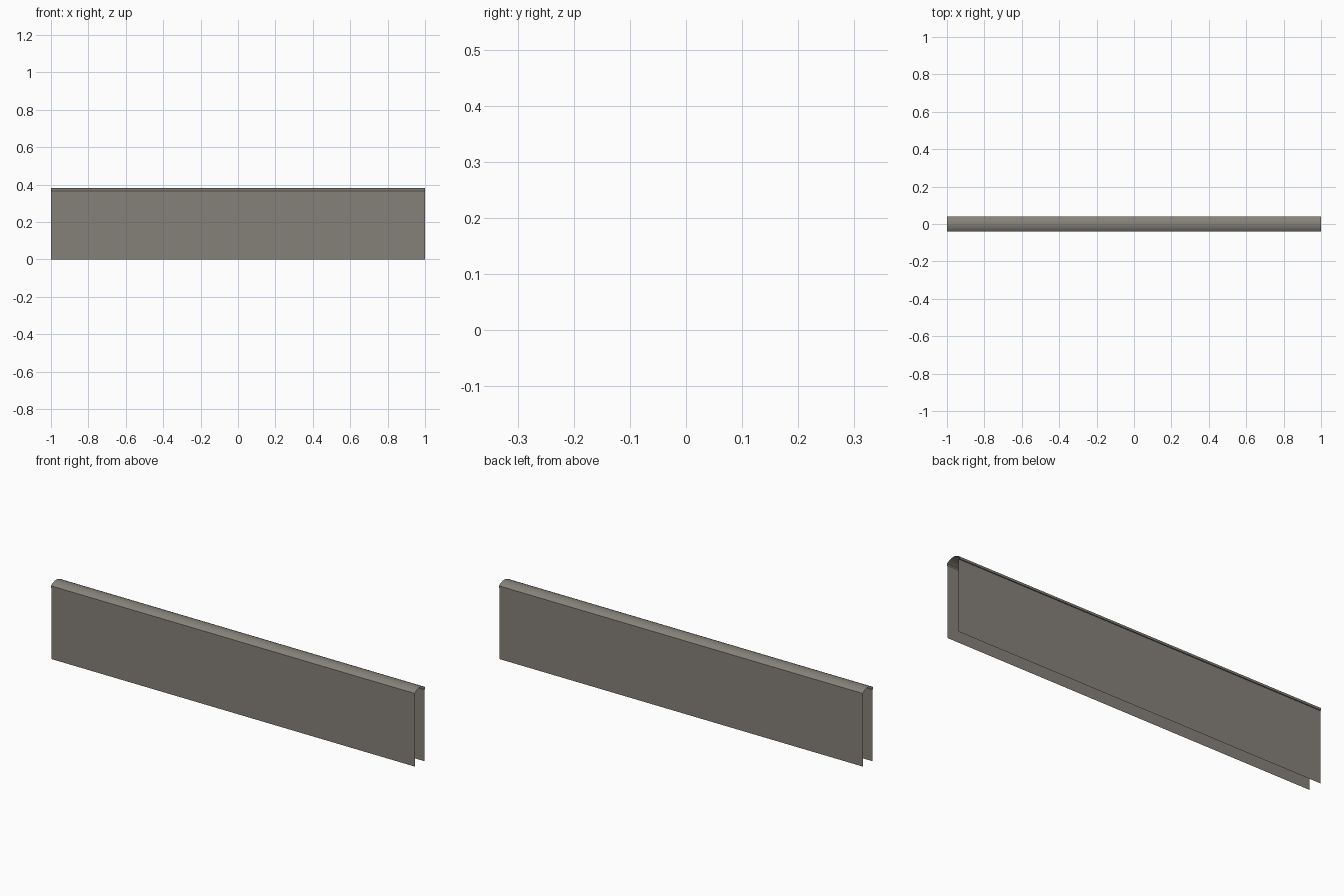
import bpy
import math

if "Cube" in bpy.data.objects:
    bpy.data.objects.remove(bpy.data.objects["Cube"])


def material(name, rgb):
    m = bpy.data.materials.new(name)
    m.diffuse_color = (*rgb, 1.0)
    m.use_nodes = True
    m.node_tree.nodes["Principled BSDF"].inputs["Base Color"].default_value = m.diffuse_color
    return m


stone = material("warm grey", (0.235, 0.222, 0.195))

LENGTH = 2.0
WALL_Y, CAP_Y = 0.036, 0.041
WALL_TOP, LIP_TOP, CREST = 0.355, 0.366, 0.381


def sheet(name, profile):
    """Sweep an open (y, z) profile along x as a thin shell with open ends."""
    n = len(profile)
    verts = [(x, y, z) for x in (-LENGTH / 2, LENGTH / 2) for y, z in profile]
    faces = [(i, n + i, n + i + 1, i + 1) for i in range(n - 1)]
    mesh = bpy.data.meshes.new(name)
    mesh.from_pydata(verts, [], faces)
    mesh.materials.append(stone)
    obj = bpy.data.objects.new(name, mesh)
    bpy.context.collection.objects.link(obj)
    return obj


# Front and back wall sheets
sheet("front_wall", [(-WALL_Y, 0), (-WALL_Y, WALL_TOP)])
sheet("back_wall", [(WALL_Y, WALL_TOP), (WALL_Y, 0)])

# Coping: ledge underneath, short vertical lip, shallow rounded crown
SEGMENTS = 8
rise = CREST - LIP_TOP
radius = (CAP_Y ** 2 + rise ** 2) / (2 * rise)
half = math.asin(CAP_Y / radius)
crown = []
for i in range(SEGMENTS + 1):
    a = -half + 2 * half * i / SEGMENTS
    crown.append((radius * math.sin(a), CREST - radius + radius * math.cos(a)))
coping = sheet("coping", [(-WALL_Y, WALL_TOP), (-CAP_Y, WALL_TOP)] + crown
               + [(CAP_Y, WALL_TOP), (WALL_Y, WALL_TOP)])

# Smooth crown, sharp lip edges
bpy.ops.object.select_all(action='DESELECT')
coping.select_set(True)
bpy.context.view_layer.objects.active = coping
bpy.ops.object.shade_smooth_by_angle(angle=math.radians(30))
